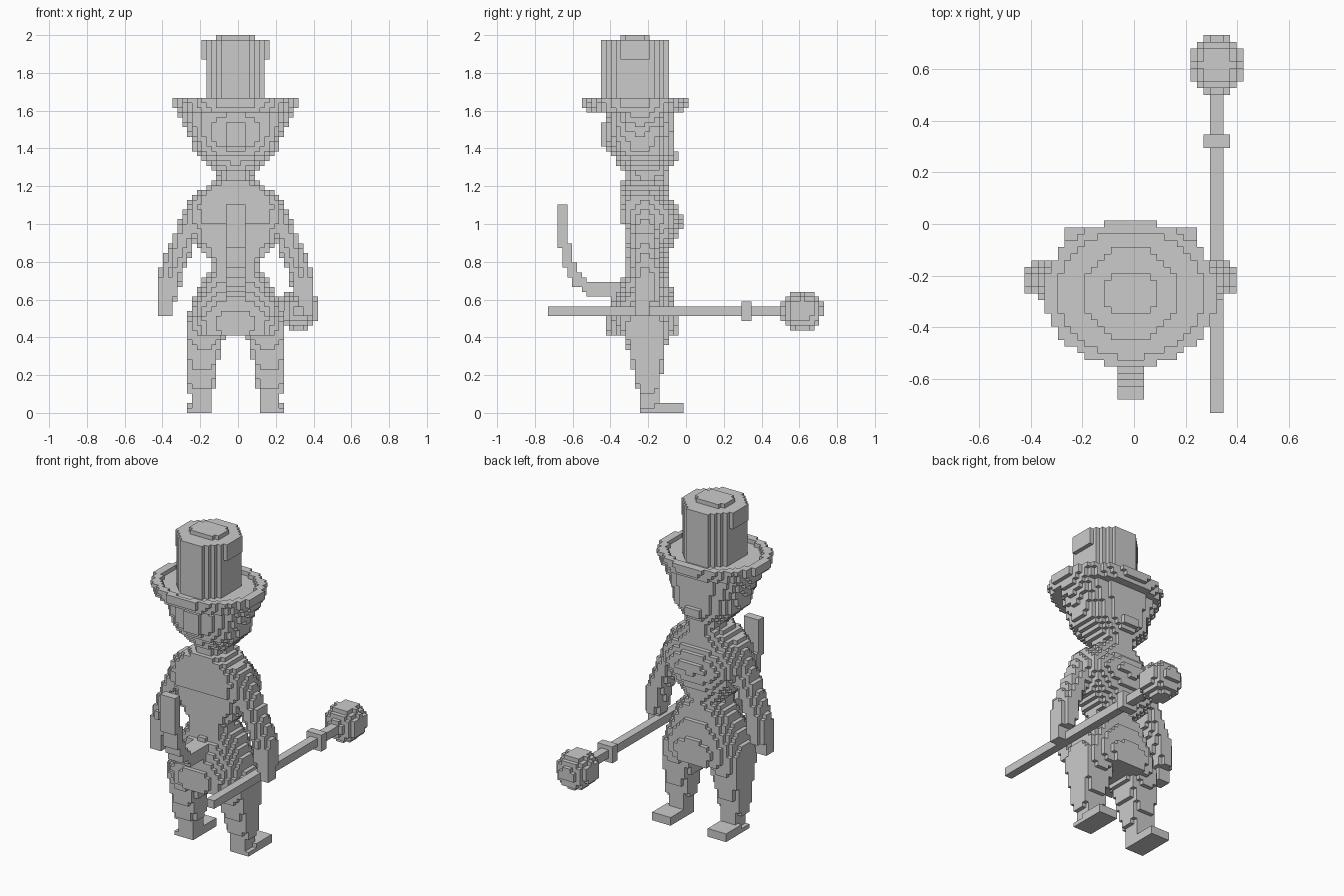
import bpy, bmesh, math
from mathutils import Vector

if "Cube" in bpy.data.objects:
    bpy.data.objects.remove(bpy.data.objects["Cube"])

V = 2 / 78                    # voxel size
CX = -V / 2                   # body mirror plane
OX, OY = -16.5 * V, -28.5 * V  # grid origin
NX, NY, NZ = 33, 57, 78
owner = {}                    # cell -> part name


def centre(i, j, k):
    return Vector((OX + (i + .5) * V, OY + (j + .5) * V, (k + .5) * V))


def fill(name, inside, lo, hi):
    """Claim every free voxel within lo..hi whose centre lies inside the shape."""
    o = (OX, OY, 0)
    r = [range(max(0, math.floor((lo[a] - o[a]) / V) - 1),
               min(n, math.ceil((hi[a] - o[a]) / V) + 1)) for a, n in enumerate((NX, NY, NZ))]
    for i in r[0]:
        for j in r[1]:
            for k in r[2]:
                if (i, j, k) not in owner and inside(centre(i, j, k)):
                    owner[i, j, k] = name


def box(name, lo, hi):
    fill(name, lambda p: all(lo[a] < p[a] < hi[a] for a in range(3)), lo, hi)


def loft(name, rows, back=2.2, front=2.2):
    """Stacked superellipse slices; rows are (z, centre x, half width, y min, y max)."""
    def inside(p):
        for a, b in zip(rows, rows[1:]):
            if a[0] <= p.z < b[0]:
                t = (p.z - a[0]) / (b[0] - a[0])
                _, x, hx, y0, y1 = [u + (w - u) * t for u, w in zip(a, b)]
                my, ry = (y0 + y1) / 2, (y1 - y0) / 2
                e = back if p.y < my else front
                return abs((p.x - x) / hx) ** e + abs((p.y - my) / ry) ** e <= 1
        return False
    fill(name, inside, (-.5, -.8, rows[0][0]), (.5, .8, rows[-1][0]))


def tube(name, pts, rx, ry, rz):
    """Rounded limb along a path with an ellipsoidal brush."""
    s = Vector((1 / rx, 1 / ry, 1 / rz))
    q = [Vector(p) * s for p in pts]

    def inside(p):
        p = p * s
        for a, b in zip(q, q[1:]):
            d = b - a
            t = min(1, max(0, (p - a).dot(d) / d.length_squared))
            if (p - a - d * t).length <= 1:
                return True
        return False
    fill(name, inside, (-.5, -.8, 0), (.5, .8, 1.3))


# Staff with collar and ball
box("staff_shaft", (.29, -.74, .51), (.347, .55, .567))
box("staff_collar", (.268, .29, .487), (.372, .346, .592))
ball = Vector((.3205, .615, .54))
fill("staff_ball", lambda p: (p - ball).length < .111, ball - Vector([.12] * 3), ball + Vector([.12] * 3))

# Top hat: crown, side tabs, cap, brim with raised rim
loft("hat_crown", [(1.62, CX, .157, -.45, -.09), (1.975, CX, .157, -.45, -.09)], 2.3, 2.3)
box("hat_crown", (CX - .181, -.35, 1.87), (CX + .181, -.195, 1.974))
loft("hat_cap", [(1.974, CX, .108, -.355, -.19), (2.01, CX, .108, -.355, -.19)], 2.8, 2.8)
loft("hat_brim", [(1.59, CX, .315, -.53, -.01), (1.64, CX, .335, -.555, .013)], 2, 2)


def rim(p):
    r = ((p.x - CX) / .335) ** 2 + ((p.y + .271) / .284) ** 2
    return 1.64 < p.z < 1.668 and .74 < r <= 1


fill("hat_brim", rim, (-.4, -.6, 1.6), (.4, .05, 1.7))

# Head flaring towards the brim, with back-of-head panel and nose
loft("head", [(z, CX, *r) for z, *r in (
    (1.22, .078, -.32, -.09), (1.27, .115, -.32, -.09), (1.30, .14, -.345, -.08),
    (1.34, .185, -.375, -.065), (1.38, .225, -.405, -.06), (1.44, .23, -.43, -.06),
    (1.5, .255, -.43, -.06), (1.55, .285, -.42, -.06), (1.6, .32, -.405, -.07))])
box("head_back_panel", (CX - .0515, -.456, 1.41), (CX + .0515, -.4, 1.54))
box("nose", (CX - .0385, -.09, 1.333), (CX + .0385, -.036, 1.385))

# Torso: flat back, rounded chest, narrow waist
loft("torso", [(z, CX, *r) for z, *r in (
    (.68, .125, -.32, -.09), (.78, .115, -.32, -.1), (.84, .16, -.32, -.09),
    (.9, .215, -.322, -.06), (.97, .24, -.325, -.03), (1.02, .26, -.345, -.015),
    (1.08, .25, -.35, -.035), (1.13, .235, -.35, -.08), (1.18, .185, -.35, -.09),
    (1.21, .135, -.345, -.09), (1.24, .08, -.32, -.09))], 4, 2.2)

# Flared coat skirt
loft("coat_skirt", [(z, CX, *r) for z, *r in (
    (.41, .225, -.42, -.04), (.5, .255, -.425, -.04), (.58, .235, -.4, -.055),
    (.66, .195, -.36, -.075), (.72, .17, -.325, -.085), (.77, .12, -.32, -.1))], 2.2, 2.6)

# Tail curling up behind
tube("tail", [(CX, y, z) for y, z in ((-.3, .653), (-.5, .655), (-.56, .69), (-.605, .75),
                                      (-.635, .85), (-.655, .95), (-.655, 1.08))], .03, .032, .036)
for cell in [c for c, n in owner.items() if n == "tail"]:   # square the tail to four voxels wide
    for i in range(14, 18):
        owner.setdefault((i, *cell[1:]), "tail")
for j, k in [(j, k) for (i, j, k), n in owner.items() if n == "tail"]:
    pass

# Arms, legs and feet, mirrored
for side, s in (("left", -1), ("right", 1)):
    tube(side + "_arm", [(CX + s * x, y, z) for x, y, z in (
        (.195, -.22, 1.09), (.25, -.22, .97), (.31, -.215, .83), (.35, -.21, .72), (.36, -.21, .64))],
        .06, .072, .07)
    tube(side + "_hand", [(CX + s * .368, -.23, .62), (CX + s * .368, -.23, .53)], .038, .05, .03)
    loft(side + "_leg", [(z, CX + s * (a + b) / 2, (b - a) / 2, y0, y1) for z, a, b, y0, y1 in (
        (.0, .13, .24, -.245, -.14), (.1, .12, .24, -.25, -.14), (.16, .11, .262, -.27, -.135),
        (.3, .085, .262, -.295, -.115), (.38, .065, .262, -.32, -.1), (.5, .03, .262, -.36, -.09))], 4, 4)
    x0, x1 = sorted((CX + s * .128, CX + s * .257))
    box(side + "_foot", (x0, -.245, 0), (x1, -.155, .03))
    box(side + "_foot", (x0, -.165, 0), (x1, -.012, .052))

# Skin each part with the exposed voxel faces, then merge flat areas
for part in sorted(set(owner.values())):
    bm = bmesh.new()
    verts = {}
    for c in [c for c, n in owner.items() if n == part]:
        for a in range(3):
            for d in (0, 1):
                n = list(c)
                n[a] += 2 * d - 1
                if tuple(n) in owner:
                    continue
                quad = []
                for u, w in ((0, 0), (1, 0), (1, 1), (0, 1)):
                    q = list(c)
                    q[a] += d
                    q[(a + 1) % 3] += u
                    q[(a + 2) % 3] += w
                    q = tuple(q)
                    if q not in verts:
                        verts[q] = bm.verts.new((OX + q[0] * V, OY + q[1] * V, q[2] * V))
                    quad.append(verts[q])
                bm.faces.new(quad if d else quad[::-1])
    bmesh.ops.dissolve_limit(bm, angle_limit=.01, verts=bm.verts[:], edges=bm.edges[:])
    me = bpy.data.meshes.new(part)
    bm.to_mesh(me)
    bm.free()
    bpy.context.collection.objects.link(bpy.data.objects.new(part, me))
